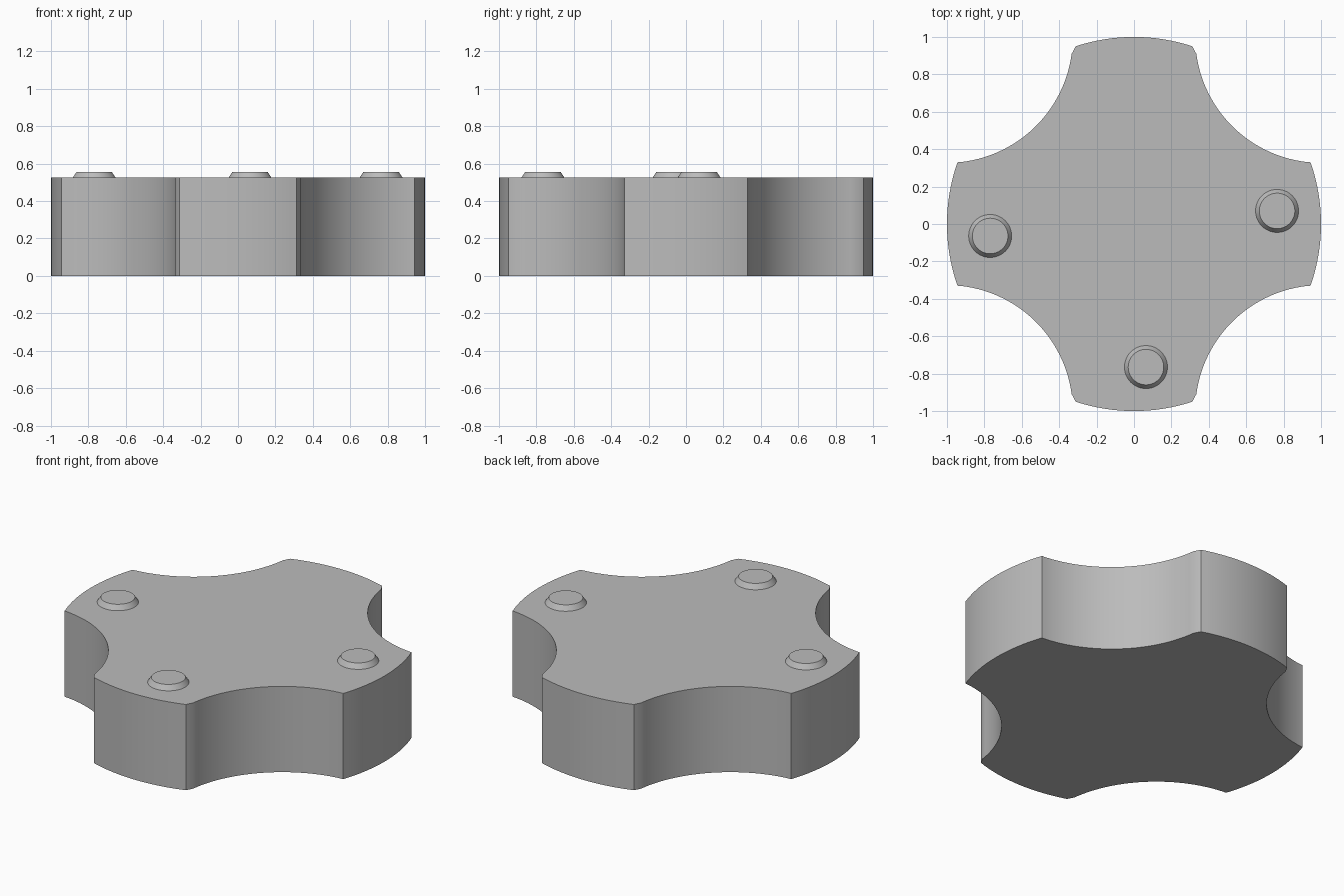
import bpy, bmesh, math

if "Cube" in bpy.data.objects:
    bpy.data.objects.remove(bpy.data.objects["Cube"])

grey = bpy.data.materials.new("plain grey")
grey.diffuse_color = (0.5, 0.5, 0.5, 1)
grey.use_nodes = True
grey.node_tree.nodes["Principled BSDF"].inputs["Base Color"].default_value = grey.diffuse_color


def make(name, bm):
    bmesh.ops.recalc_face_normals(bm, faces=bm.faces)
    me = bpy.data.meshes.new(name)
    bm.to_mesh(me)
    bm.free()
    me.materials.append(grey)
    ob = bpy.data.objects.new(name, me)
    bpy.context.collection.objects.link(ob)
    bpy.ops.object.select_all(action='DESELECT')
    ob.select_set(True)
    bpy.context.view_layer.objects.active = ob
    bpy.ops.object.shade_smooth_by_angle(angle=math.radians(20))
    return ob


# Body outline: one quarter, from the +x lobe round to the +y lobe
HEIGHT, C, R = 0.525, 1.0, 0.673
side = math.atan2(0.33, 0.944)
quarter = [(math.cos(side * i / 8), math.sin(side * i / 8)) for i in range(9)]
a0, a1 = math.atan2(0.33 - C, 0.944 - C), math.atan2(0.91 - C, 0.333 - C) + 2 * math.pi
a0 += 2 * math.pi
for i in range(1, 33):                                  # concave scoop
    a = a0 + (a1 - a0) * i / 32
    quarter.append((C + R * math.cos(a), C + R * math.sin(a)))
end = math.atan2(0.95, 0.312)
for i in range(9):                                      # clipped corner, then lobe
    a = end + (math.pi / 2 - end) * i / 8
    quarter.append((math.cos(a), math.sin(a)))

# Mirror the quarter into the full outline
half = quarter + [(-x, y) for x, y in quarter[-2::-1]]
outline = half + [(x, -y) for x, y in half[-2:0:-1]]

bm = bmesh.new()
face = bm.faces.new([bm.verts.new((x, y, 0)) for x, y in outline])
up = bmesh.ops.extrude_face_region(bm, geom=[face], use_keep_orig=True)["geom"]
bmesh.ops.translate(bm, vec=(0, 0, HEIGHT),
                    verts=[g for g in up if isinstance(g, bmesh.types.BMVert)])
make("lobed_body", bm)

# Low tapered studs on three lobes
for label, x, y in (("front", 0.064, -0.765), ("right", 0.765, 0.07), ("left", -0.769, -0.064)):
    bm = bmesh.new()
    bmesh.ops.create_cone(bm, cap_ends=True, segments=48, radius1=0.115, radius2=0.095, depth=0.03)
    bmesh.ops.translate(bm, vec=(x, y, HEIGHT + 0.015), verts=bm.verts)
    make(label + "_stud", bm)
